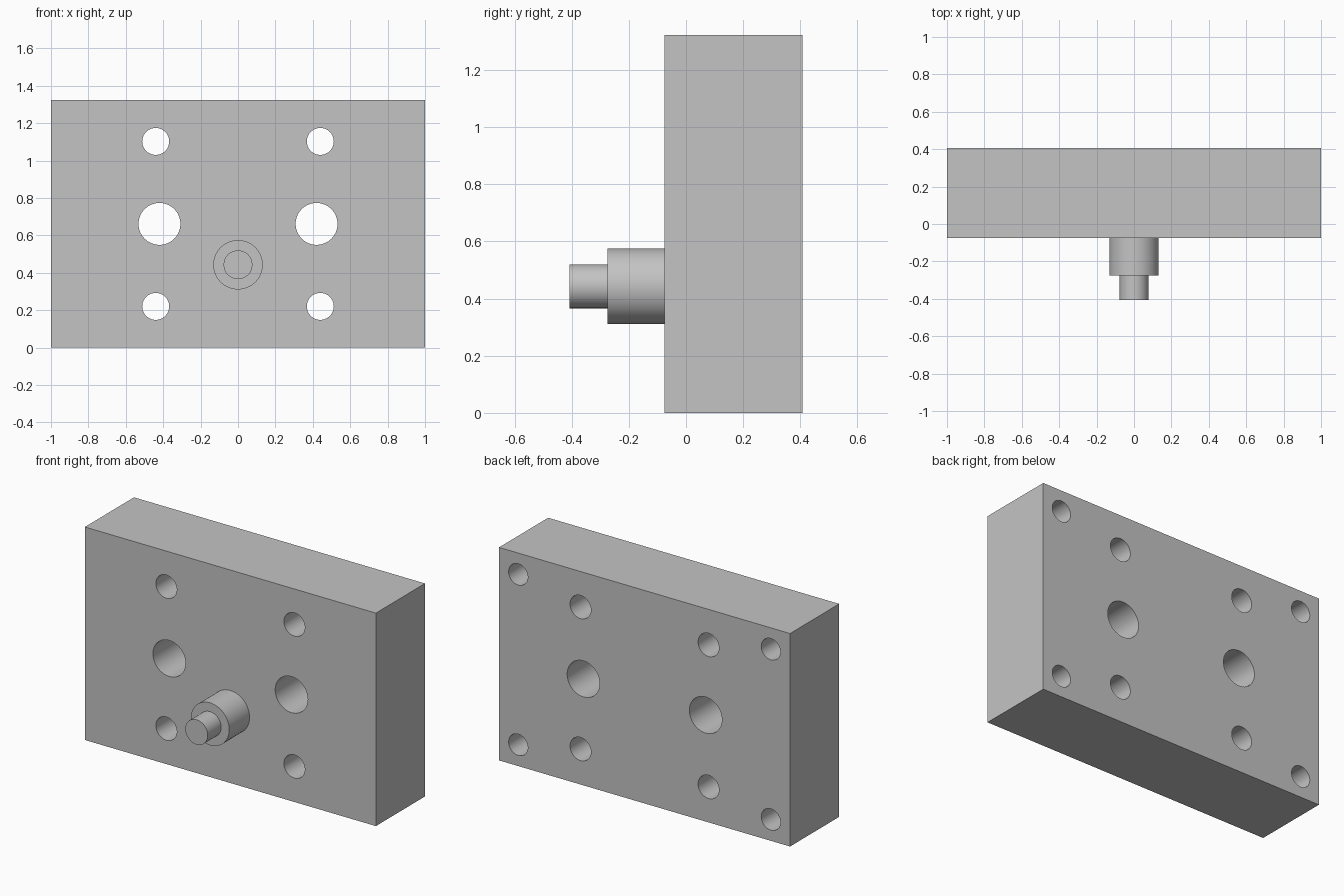
import bpy
import math

if "Cube" in bpy.data.objects:
    bpy.data.objects.remove(bpy.data.objects["Cube"], do_unlink=True)

FRONT, BACK, HEIGHT = -0.075, 0.407, 1.323
PIN_Z = 0.443
BLIND_DEPTH = 0.3

grey = bpy.data.materials.new("plain grey")
grey.use_nodes = True
COLOUR = (0.55, 0.55, 0.55, 1)
grey.diffuse_color = COLOUR
grey.node_tree.nodes["Principled BSDF"].inputs["Base Color"].default_value = COLOUR


def cylinder(name, x, z, radius, y0, y1):
    """Cylinder running along y from y0 to y1."""
    bpy.ops.mesh.primitive_cylinder_add(
        vertices=64, radius=radius, depth=y1 - y0,
        location=(x, (y0 + y1) / 2, z), rotation=(math.pi / 2, 0, 0))
    obj = bpy.context.object
    obj.name = name
    obj.data.materials.append(grey)
    return obj


# Main block
bpy.ops.mesh.primitive_cube_add(size=1, location=(0, (FRONT + BACK) / 2, HEIGHT / 2))
block = bpy.context.object
block.name = "block"
block.scale = (2, BACK - FRONT, HEIGHT)
bpy.ops.object.transform_apply(location=False, rotation=False, scale=True)
block.data.materials.append(grey)

# Hole cutters, mirrored left and right and about mid height
cutters = []
mid = HEIGHT / 2
for side in (-1, 1):
    cutters.append(cylinder("bore_cutter", side * 0.42, mid, 0.112, FRONT - 0.1, BACK + 0.1))
    for level in (-1, 1):
        cutters.append(cylinder("bolt_hole_cutter", side * 0.44, mid + level * 0.441,
                                0.072, FRONT - 0.1, BACK + 0.1))
        cutters.append(cylinder("corner_hole_cutter", side * 0.868, mid + level * 0.529,
                                0.066, BACK - BLIND_DEPTH, BACK + 0.1))

for cutter in cutters:
    cut = block.modifiers.new("hole", "BOOLEAN")
    cut.operation = "DIFFERENCE"
    cut.solver = "EXACT"
    cut.object = cutter
    cutter.hide_render = True

# Apply the cuts, then drop the cutters
bpy.ops.object.select_all(action="DESELECT")
block.select_set(True)
bpy.context.view_layer.objects.active = block
for cut in list(block.modifiers):
    bpy.ops.object.modifier_apply(modifier=cut.name)
for cutter in cutters:
    bpy.data.objects.remove(cutter, do_unlink=True)

# Stepped pin on the front
collar = cylinder("pin_collar", 0, PIN_Z, 0.132, -0.275, FRONT)
tip = cylinder("pin_tip", 0, PIN_Z, 0.077, -0.407, -0.275)

# Smooth round walls with sharp rims
for obj in (block, collar, tip):
    bpy.ops.object.select_all(action="DESELECT")
    obj.select_set(True)
    bpy.context.view_layer.objects.active = obj
    bpy.ops.object.shade_smooth_by_angle(angle=math.radians(30))
